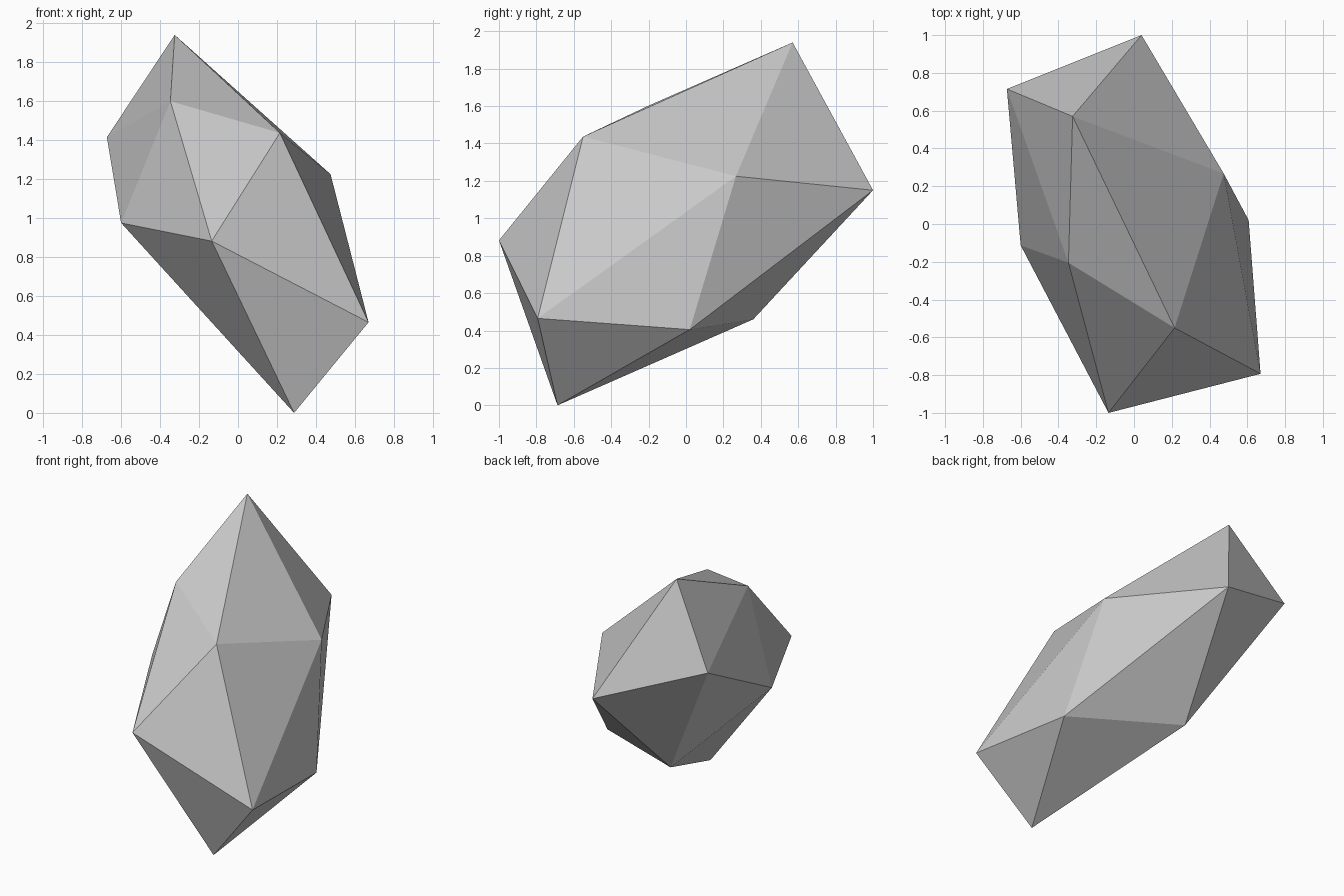
import bpy
import bmesh

cube = bpy.data.objects.get("Cube")
if cube:
    bpy.data.objects.remove(cube, do_unlink=True)

# One plain grey for the whole stone
grey = bpy.data.materials.new("stone_grey")
grey.use_nodes = True
colour = (0.58, 0.58, 0.58, 1.0)
grey.diffuse_color = colour
grey.node_tree.nodes["Principled BSDF"].inputs["Base Color"].default_value = colour

# Irregular twenty-sided stone: two tips joined by two staggered rings of five
top_tip = (-0.325, 0.57, 1.94)
upper_ring = [(-0.347, -0.205, 1.60), (0.215, -0.55, 1.437), (0.475, 0.267, 1.225),
              (0.04, 1.0, 1.15), (-0.673, 0.715, 1.415)]
lower_ring = [(-0.135, -1.0, 0.882), (0.67, -0.793, 0.465), (0.607, 0.02, 0.405),
              (-0.13, 0.36, 0.46), (-0.60, -0.113, 0.975)]
bottom_tip = (0.288, -0.687, 0.0)

bm = bmesh.new()
top = bm.verts.new(top_tip)
bottom = bm.verts.new(bottom_tip)
upper = [bm.verts.new(p) for p in upper_ring]
lower = [bm.verts.new(p) for p in lower_ring]

# Caps at both tips, and a band of alternating triangles between the rings
for i in range(5):
    j = (i + 1) % 5
    bm.faces.new((top, upper[i], upper[j]))
    bm.faces.new((upper[i], lower[i], upper[j]))
    bm.faces.new((upper[j], lower[i], lower[j]))
    bm.faces.new((bottom, lower[j], lower[i]))
bmesh.ops.recalc_face_normals(bm, faces=bm.faces)

mesh = bpy.data.meshes.new("stone")
bm.to_mesh(mesh)
bm.free()
mesh.materials.append(grey)
stone = bpy.data.objects.new("stone", mesh)
bpy.context.collection.objects.link(stone)
